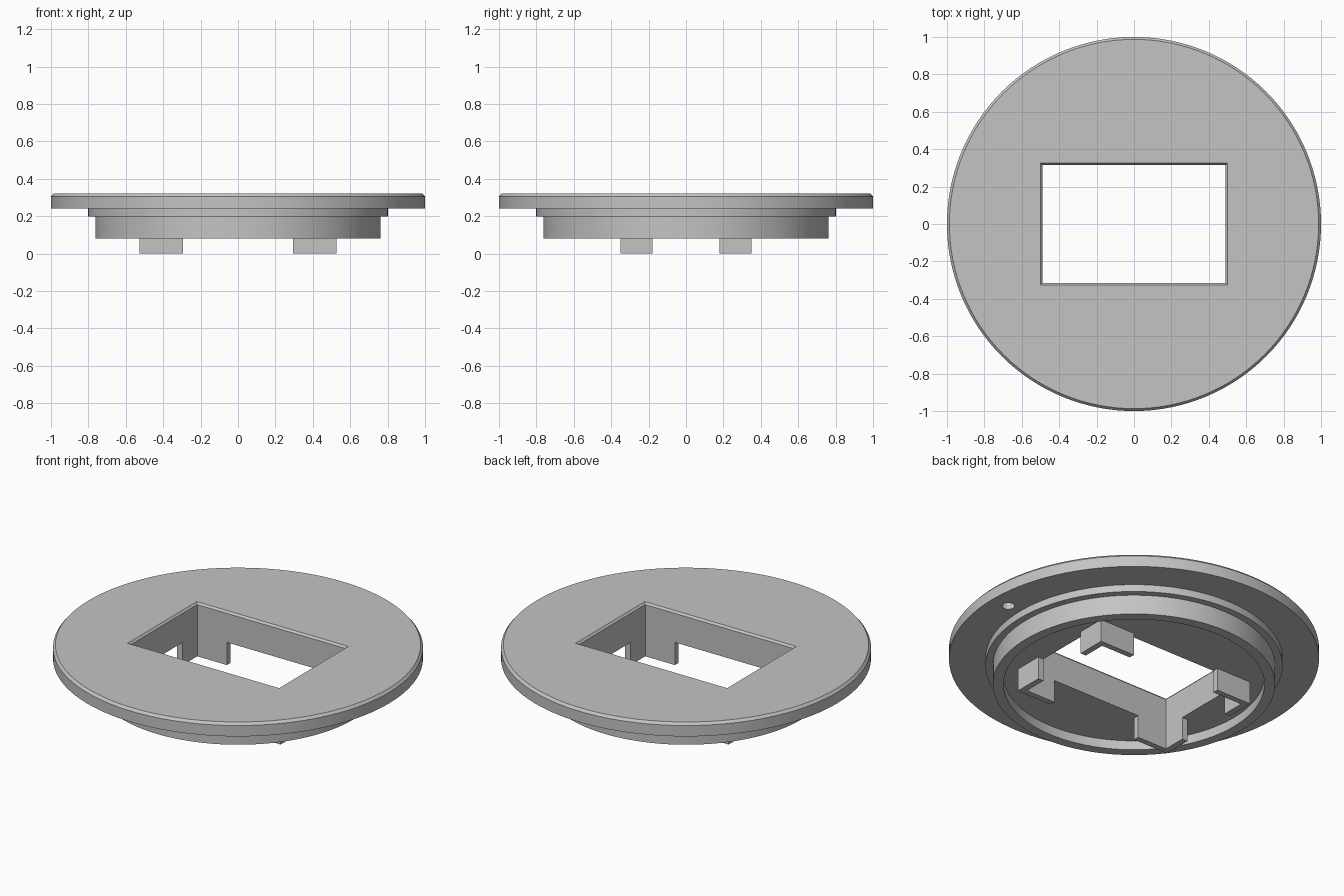
import bpy, bmesh, math

if "Cube" in bpy.data.objects:
    bpy.data.objects.remove(bpy.data.objects["Cube"], do_unlink=True)

grey = bpy.data.materials.new("light grey")
grey.use_nodes = True
COLOUR = (0.55, 0.55, 0.55, 1)
grey.diffuse_color = COLOUR
grey.node_tree.nodes["Principled BSDF"].inputs["Base Color"].default_value = COLOUR

FLOOR = 0.135              # underside of the recessed plate
TOP = 0.32
HX, HY = 0.49, 0.316       # half size of the window


def finish(name, bm):
    bmesh.ops.recalc_face_normals(bm, faces=bm.faces)
    mesh = bpy.data.meshes.new(name)
    bm.to_mesh(mesh)
    bm.free()
    mesh.materials.append(grey)
    ob = bpy.data.objects.new(name, mesh)
    bpy.context.collection.objects.link(ob)
    return ob


def lathe(name, profile, steps=128):
    bm = bmesh.new()
    verts = [bm.verts.new((r, 0, z)) for r, z in profile]
    edges = [bm.edges.new(pair) for pair in zip(verts, verts[1:])]
    bmesh.ops.spin(bm, geom=verts + edges, cent=(0, 0, 0), axis=(0, 0, 1),
                   angle=math.tau, steps=steps)
    bmesh.ops.remove_doubles(bm, verts=bm.verts, dist=1e-4)
    # merge the flat centre fans into single caps
    hubs = [v for v in bm.verts if math.hypot(v.co.x, v.co.y) < 1e-4]
    bmesh.ops.dissolve_verts(bm, verts=hubs)
    return finish(name, bm)


def loft(name, sections):
    """Stack polygon outlines given as (points, z) into a closed solid."""
    bm = bmesh.new()
    rings = [[bm.verts.new((x, y, z)) for x, y in pts] for pts, z in sections]
    for low, high in zip(rings, rings[1:]):
        n = len(low)
        for i in range(n):
            j = (i + 1) % n
            bm.faces.new((low[i], low[j], high[j], high[i]))
    bm.faces.new(rings[0][::-1])
    bm.faces.new(rings[-1])
    return finish(name, bm)


def rect(x, y):
    return [(-x, -y), (x, -y), (x, y), (-x, y)]


def cut(target, cutter):
    cutter.hide_render = True
    mod = target.modifiers.new("cut", "BOOLEAN")
    mod.operation = "DIFFERENCE"
    mod.solver = "EXACT"
    mod.object = cutter
    bpy.context.view_layer.objects.active = target
    bpy.ops.object.modifier_apply(modifier=mod.name)
    bpy.data.objects.remove(cutter, do_unlink=True)


# Round plate with stepped collar and hollow underside
plate = lathe("flanged_plate", [
    (0, FLOOR), (0.705, FLOOR), (0.705, 0.08), (0.763, 0.08), (0.763, 0.197),
    (0.803, 0.197), (0.803, 0.24), (1, 0.24), (1, 0.305), (0.987, TOP), (0, TOP)])

# Rectangular window with a chamfered rim
cut(plate, loft("window_cutter", [
    (rect(HX, HY), 0.05), (rect(HX, HY), TOP - 0.012),
    (rect(HX + 0.01, HY + 0.01), TOP), (rect(HX + 0.01, HY + 0.01), TOP + 0.1)]))

# Small blind locating hole under the flange
circle = [(0.887 + 0.035 * math.cos(a * math.tau / 12),
           0.035 * math.sin(a * math.tau / 12)) for a in range(12)]
cut(plate, loft("locating_hole_cutter", [(circle, 0.22), (circle, 0.288)]))

bpy.ops.object.select_all(action="DESELECT")
plate.select_set(True)
bpy.context.view_layer.objects.active = plate
bpy.ops.object.shade_smooth_by_angle(angle=math.radians(25))

# L-shaped corner legs around the window
OX, OY = 0.526, 0.35
outline = [(HX, HY), (HX, 0.178), (OX, 0.178), (OX, OY), (0.295, OY), (0.295, HY)]
for sx, side in ((1, "left"), (-1, "right")):
    for sy, end in ((-1, "front"), (1, "back")):
        pts = [(sx * x, sy * y) for x, y in outline]
        loft(f"{end}_{side}_leg", [(pts, 0), (pts, FLOOR)])
